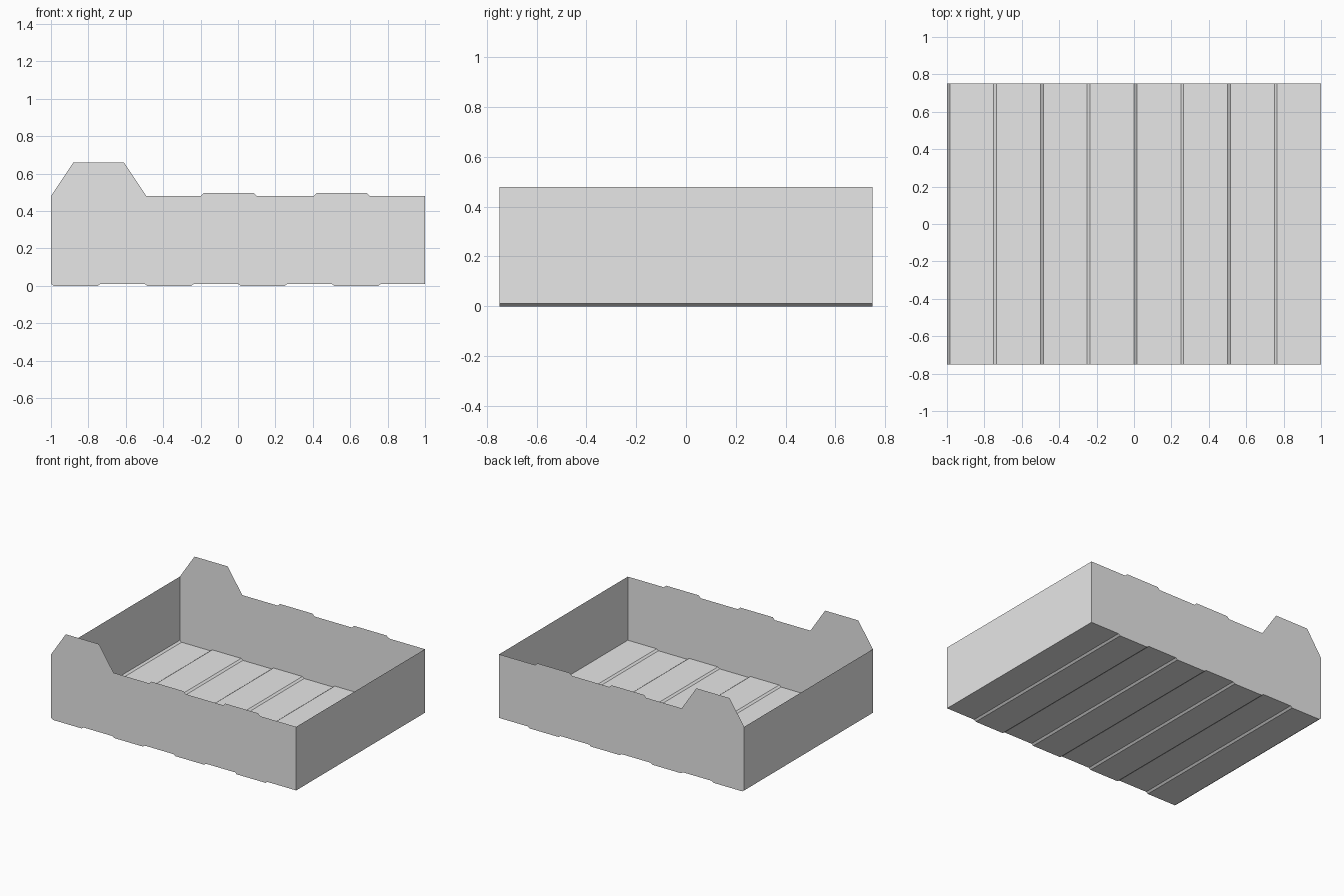
import bpy

cube = bpy.data.objects.get("Cube")
if cube:
    bpy.data.objects.remove(cube, do_unlink=True)

HALF_X, HALF_Y, RIM, RISE, RAMP = 1.0, 0.75, 0.48, 0.011, 0.015

grey = bpy.data.materials.new("plain grey")
grey.use_nodes = True
GREY = (0.8, 0.8, 0.8, 1)
grey.diffuse_color = GREY
grey.node_tree.nodes["Principled BSDF"].inputs["Base Color"].default_value = GREY


def sheet(name, verts, faces):
    mesh = bpy.data.meshes.new(name)
    mesh.from_pydata(verts, [], faces)
    mesh.materials.append(grey)
    obj = bpy.data.objects.new(name, mesh)
    bpy.context.collection.objects.link(obj)
    return obj


# Corrugated profile shared by the floor and the lower wall edges
wave = []
for i in range(4):
    x = -HALF_X + i * 0.5
    wave += [(x, RISE), (x + RAMP, 0), (x + 0.25, 0), (x + 0.25 + RAMP, RISE)]
wave.append((HALF_X, RISE))

# Upper wall edge: tall hump at one end, then two shallow raised tabs
rim = [(-HALF_X, RIM), (-0.88, 0.66), (-0.61, 0.66), (-0.49, RIM)]
for a, b in ((-0.2, 0.1), (0.405, 0.705)):
    rim += [(a, RIM), (a + 0.017, 0.497), (b - 0.017, 0.497), (b, RIM)]
rim.append((HALF_X, RIM))

# Floor
n = len(wave)
sheet("floor",
      [(x, y, z) for y in (-HALF_Y, HALF_Y) for x, z in wave],
      [(i, i + 1, n + i + 1, n + i) for i in range(n - 1)])

# Long walls
outline = wave + rim[::-1]
for name, y in (("front_wall", -HALF_Y), ("back_wall", HALF_Y)):
    ring = outline if y < 0 else outline[::-1]
    sheet(name, [(x, y, z) for x, z in ring], [tuple(range(len(ring)))])

# End walls
for name, x in (("left_wall", HALF_X), ("right_wall", -HALF_X)):
    s = 1 if x > 0 else -1
    corners = [(-s, RISE), (s, RISE), (s, RIM), (-s, RIM)]
    sheet(name, [(x, t * HALF_Y, z) for t, z in corners], [(0, 1, 2, 3)])
